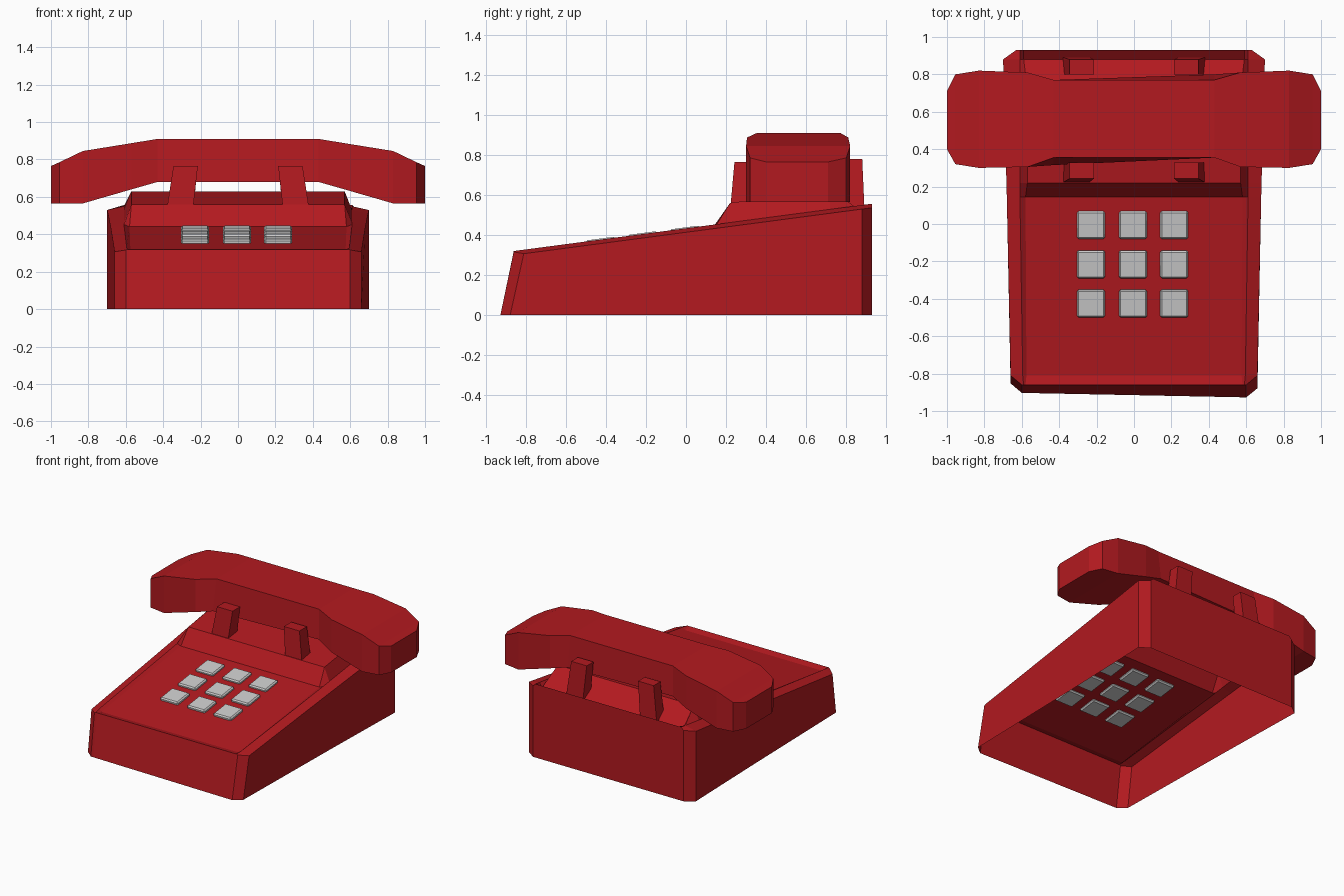
import bpy, bmesh, math

if "Cube" in bpy.data.objects:
    bpy.data.objects.remove(bpy.data.objects["Cube"])

red = bpy.data.materials.new("red_plastic")
red.diffuse_color = (0.45, 0.01, 0.014, 1)
red.use_nodes = True
red.node_tree.nodes["Principled BSDF"].inputs["Base Color"].default_value = red.diffuse_color


def finish(name, bm, mat=None):
    bmesh.ops.recalc_face_normals(bm, faces=bm.faces)
    mesh = bpy.data.meshes.new(name)
    bm.to_mesh(mesh)
    bm.free()
    obj = bpy.data.objects.new(name, mesh)
    bpy.context.collection.objects.link(obj)
    if mat:
        mesh.materials.append(mat)
    return obj


def skin(bm, rows, closed=False):
    """Join rows of points with quads; closed rows form a capped tube."""
    vs = [[bm.verts.new(p) for p in row] for row in rows]
    n = len(rows[0])
    for a, b in zip(vs, vs[1:]):
        for i in range(n if closed else n - 1):
            j = (i + 1) % n
            bm.faces.new((a[i], a[j], b[j], b[i]))
    if closed:
        bm.faces.new(vs[0])
        bm.faces.new(vs[-1])


SLOPE = 0.132


def rim(y):
    return 0.32 + SLOPE * (y + 0.86)


# Body: sloped top with recessed key panel and raised cradle.
# Stations: y, outer half width, rim half width, inner half width, inner height
stations = [
    (-0.86, 0.60, 0.590, 0.580, rim(-0.86)),
    (-0.81, 0.66, 0.595, 0.575, rim(-0.81) - 0.018),
    (0.145, 0.68, 0.610, 0.580, rim(0.145) - 0.012),
    (0.22, 0.682, 0.610, 0.570, 0.56),
    (0.72, 0.695, 0.610, 0.570, 0.63),
    (0.88, 0.70, 0.610, 0.590, 0.515),
    (0.93, 0.63, 0.610, 0.590, rim(0.93)),
]
rows = []
for y, wo, wr, wi, z in stations:
    r = rim(y)
    lip = r - (0.004 if y < -0.85 else 0.02)
    half = [(wo, y, lip), (wr, y, r), (wi, y, z)]
    rows.append([(-x, b, c) for x, b, c in half] + half[::-1])
bm = bmesh.new()
skin(bm, rows)
# Walls drop from the outline; the underside stays open
edges = [e for e in bm.edges if e.is_boundary]
new = bmesh.ops.extrude_edge_only(bm, edges=edges)["geom"]
for v in new:
    if isinstance(v, bmesh.types.BMVert):
        if v.co.y < -0.8:
            v.co.y -= 0.055 + 0.02 * v.co.x
        v.co.z = 0
finish("body_shell", bm, red)

# Handset: x, front y, back y, bottom z, top z
half = [
    (0.43, 0.355, 0.77, 0.68, 0.91),
    (0.57, 0.305, 0.81, 0.64, 0.887),
    (0.83, 0.30, 0.82, 0.565, 0.845),
    (0.955, 0.32, 0.80, 0.565, 0.785),
    (1.0, 0.40, 0.71, 0.565, 0.765),
]
rows = []
for s, part in ((-1, half[::-1]), (1, half)):
    for x, y0, y1, z0, z1 in part:
        # the grip's lower edges are slightly skewed
        d0 = 0.04 if x < 0.5 and s < 0 else 0
        d1 = 0.03 if x < 0.5 and s > 0 else 0
        rows.append([(s * x, y0 - d0, z0), (s * x, y1 + d1, z0),
                     (s * x, y1, z1), (s * x, y0, z1)])
bm = bmesh.new()
skin(bm, rows, closed=True)
finish("handset", bm, red)


# Cradle posts, leaning inward
def post(name, s, low, high):
    bm = bmesh.new()
    rings = []
    for (y0, y1, z), (x0, x1) in ((low, (0.24, 0.38)), (high, (0.215, 0.345))):
        rings.append([(s * x0, y0, z), (s * x1, y0, z),
                      (s * x1, y1, z), (s * x0, y1, z)])
    skin(bm, rings, closed=True)
    finish(name, bm, red)


for s, side in ((-1, "left"), (1, "right")):
    post("front_post_" + side, s, (0.222, 0.33, 0.54), (0.242, 0.33, 0.765))
    post("back_post_" + side, s, (0.80, 0.892, 0.51), (0.80, 0.88, 0.78))

# Keys: 3 x 3 grid tilted with the panel
for r, y in enumerate((-0.425, -0.215, -0.005)):
    for c, x in enumerate((-0.23, -0.005, 0.215)):
        bm = bmesh.new()
        bmesh.ops.create_cube(bm, size=1)
        bmesh.ops.scale(bm, vec=(0.15, 0.15, 0.034), verts=bm.verts)
        bmesh.ops.bevel(bm, geom=bm.edges[:], offset=0.009, segments=1,
                        affect='EDGES')
        key = finish(f"key_{r}_{c}", bm)
        key.location = (x, y, rim(y) - 0.012)
        key.rotation_euler.x = math.atan(SLOPE)
